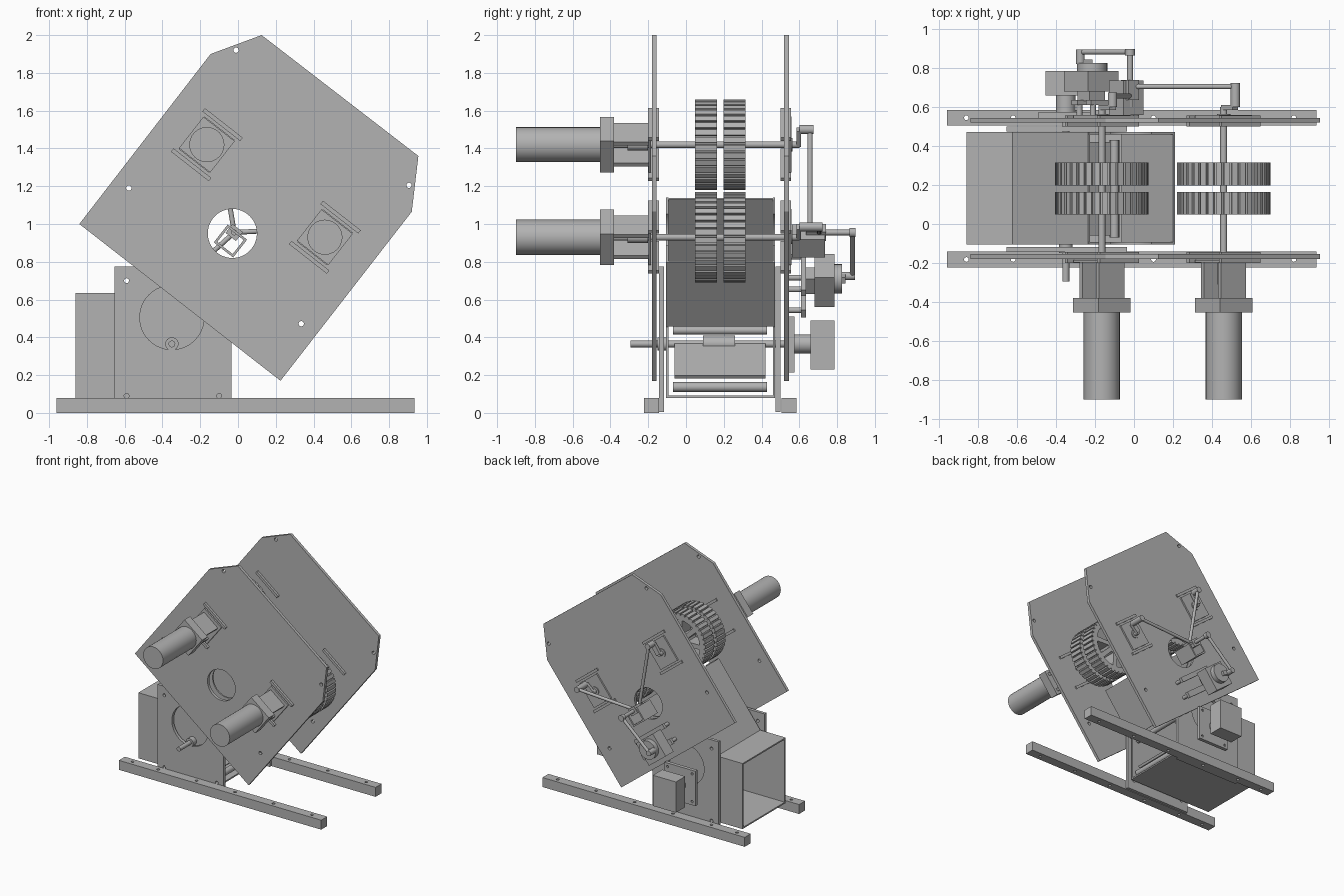
import bpy
import math
from mathutils import Vector

cube = bpy.data.objects.get("Cube")
if cube:
    bpy.data.objects.remove(cube)

grey = bpy.data.materials.new("machine grey")
grey.use_nodes = True
grey.diffuse_color = (0.45, 0.45, 0.45, 1)
grey.node_tree.nodes["Principled BSDF"].inputs["Base Color"].default_value = grey.diffuse_color

parts = []
TILT = math.radians(38)
ALONG = Vector((math.cos(TILT), -math.sin(TILT)))   # tilted axes in the x-z plane
UP = Vector((math.sin(TILT), math.cos(TILT)))


def finish(name, mesh):
    mesh.materials.clear()
    mesh.materials.append(grey)
    ob = bpy.data.objects.new(name, mesh)
    bpy.context.collection.objects.link(ob)
    parts.append(ob)
    return ob


def circle(c, r, n=32):
    return [(c[0] + r * math.cos(math.tau * i / n), c[1] + r * math.sin(math.tau * i / n)) for i in range(n)]


def tilted(c, a, b):
    """Tilted rectangle with half sizes a and b."""
    c = Vector(c)
    return [c + ALONG * a * s + UP * b * t for s, t in ((-1, -1), (1, -1), (1, 1), (-1, 1))]


def rect(x0, z0, x1, z1):
    return [(x0, z0), (x1, z0), (x1, z1), (x0, z1)]


def prism(name, outline, y0, y1, holes=()):
    """Extrude an x-z outline with holes between two y values."""
    curve = bpy.data.curves.new(name, "CURVE")
    curve.dimensions = "2D"
    curve.fill_mode = "BOTH"
    curve.extrude = (y1 - y0) / 2
    for loop in (outline, *holes):
        spline = curve.splines.new("POLY")
        spline.points.add(len(loop) - 1)
        for p, co in zip(spline.points, loop):
            p.co = (co[0], co[1], 0, 1)
        spline.use_cyclic_u = True
    temp = bpy.data.objects.new(name, curve)
    bpy.context.collection.objects.link(temp)
    graph = bpy.context.evaluated_depsgraph_get()
    mesh = bpy.data.meshes.new_from_object(temp.evaluated_get(graph))
    bpy.data.objects.remove(temp)
    ob = finish(name, mesh)
    ob.rotation_euler.x = math.pi / 2
    ob.location.y = (y0 + y1) / 2
    return ob


def strip(name, p, q, thick, y0, y1):
    """Sheet seen edge-on from p to q in the x-z plane."""
    p, q = Vector(p), Vector(q)
    side = (q - p).normalized().orthogonal() * thick / 2
    return prism(name, [p - side, q - side, q + side, p + side], y0, y1)


def rod(name, p, q, r, n=24):
    p, q = Vector(p), Vector(q)
    bpy.ops.mesh.primitive_cylinder_add(vertices=n, radius=r, depth=(q - p).length, location=(p + q) / 2)
    ob = bpy.context.object
    ob.name = name
    ob.rotation_euler = (q - p).to_track_quat("Z", "Y").to_euler()
    ob.data.materials.append(grey)
    parts.append(ob)
    return ob


def axle(name, c, y0, y1, r):
    return rod(name, (c[0], y0, c[1]), (c[0], y1, c[1]), r)


UPPER, LOWER, PORT = (-0.165, 1.42), (0.46, 0.93), (-0.03, 0.95)

# Tilted main plates
main_outline = [(0.125, 2.0), (-0.145, 1.9), (-0.84, 1.0), (0.225, 0.17), (0.92, 1.065), (0.955, 1.36)]
bolt_spots = [(-0.01, 1.92), (-0.578, 1.19), (0.905, 1.205), (0.335, 0.472)]
main_holes = [circle(PORT, 0.13, 48)] + [circle(c, 0.014, 16) for c in bolt_spots]
prism("front_main_plate", main_outline, -0.18, -0.155, main_holes)
prism("back_main_plate", main_outline, 0.52, 0.545, main_holes)

# Base side plates
base_holes = [circle((-0.35, 0.505), 0.17, 48)]
base_holes += [circle(c, 0.013, 16) for c in ((-0.59, 0.7), (-0.59, 0.09), (-0.1, 0.09))]
for name, y in (("front", -0.143), ("back", 0.475)):
    prism(name + "_base_plate", rect(-0.655, 0.005, -0.035, 0.775), y, y + 0.026, base_holes)

# Floor rails with vertical bolt holes
for name, y in (("front", -0.182), ("back", 0.545)):
    rail = prism(name + "_rail", [(-0.96, -0.04), (0.935, -0.04), (0.935, 0.04), (-0.96, 0.04)], -0.04, 0.04,
                 [circle((x, 0), 0.012, 16) for x in (-0.86, -0.62, -0.26, 0.1, 0.46, 0.82)])
    rail.rotation_euler.x = 0
    rail.location = (0, y, 0.04)

# Bent feed chute, open at both ends, with a round notch in the mouth
notch = []
for i in range(25):
    t = math.pi + 0.2 - (math.pi + 0.4) * i / 24
    notch.append(Vector(PORT) + 0.135 * (math.cos(t) * ALONG - math.sin(t) * UP))
chute_side = [(-0.86, 0.08), (-0.86, 0.635), (-0.62, 0.635), (-0.23, 1.14), *notch,
              (0.21, 0.8), (-0.06, 0.455), (-0.06, 0.08)]
for name, y in (("front", -0.105), ("back", 0.46)):
    prism(name + "_chute_wall", chute_side, y, y + 0.012)
for name, p, q in (("chute_floor", (-0.86, 0.086), (-0.06, 0.086)),
                   ("chute_roof", (-0.86, 0.629), (-0.617, 0.629)),
                   ("chute_upper_slope", (-0.62, 0.629), (-0.23, 1.134)),
                   ("chute_lower_slope", (-0.06, 0.46), (0.206, 0.8))):
    strip(name, p, q, 0.012, -0.105, 0.472)

# Feed rollers, paddle and shaft
axle("upper_feed_roller", (-0.1, 0.437), -0.07, 0.43, 0.022)
axle("lower_feed_roller", (-0.1, 0.137), -0.07, 0.43, 0.026)
strip("feed_paddle", (-0.33, 0.36), (-0.1, 0.19), 0.02, -0.06, 0.42)
axle("paddle_hub", (-0.35, 0.365), 0.09, 0.26, 0.045)
axle("feed_shaft", (-0.35, 0.365), -0.295, 0.62, 0.018)
axle("feed_shaft_collar", (-0.35, 0.365), -0.15, -0.1, 0.035)

# Feed motor on its mounting plate
prism("feed_motor_plate", rect(-0.49, 0.215, -0.2, 0.51), 0.545, 0.575,
      [circle((x, z), 0.01, 12) for x in (-0.46, -0.23) for z in (0.245, 0.48)])
axle("feed_motor_boss", (-0.35, 0.365), 0.57, 0.665, 0.05)
prism("feed_motor", rect(-0.455, 0.23, -0.24, 0.49), 0.66, 0.785)


def wheel(name, c, y0, y1, teeth=36, spokes=8):
    c = Vector(c)
    polar = lambda r, a: (c.x + r * math.cos(a), c.y + r * math.sin(a))
    step = math.tau / teeth
    rim = []
    for i in range(teeth):
        for r, f in ((0.224, 0), (0.224, 0.2), (0.24, 0.25), (0.24, 0.95)):
            rim.append(polar(r, (i + f) * step))
    gaps = []
    for i in range(spokes):
        a0, a1 = (i + 0.14) * math.tau / spokes, (i + 0.86) * math.tau / spokes
        outer = [polar(0.185, a0 + (a1 - a0) * k / 6) for k in range(7)]
        gaps.append(outer + [polar(0.07, a1 - 0.15), polar(0.07, a0 + 0.15)])
    prism(name, rim, y0, y1, gaps)


# Each launcher unit: motor, open gearbox, brackets, axle and two wheels
for name, c in (("upper", UPPER), ("lower", LOWER)):
    mid = Vector(c)
    axle(name + "_motor", c, -0.9, -0.45, 0.093)
    prism(name + "_motor_flange", tilted(c, 0.105, 0.105), -0.455, -0.38)
    axle(name + "_coupler", c, -0.31, -0.2, 0.031)
    axle(name + "_axle", c, -0.385, 0.6, 0.018)
    axle(name + "_axle_bearing", c, 0.54, 0.565, 0.035)
    for side in (-1, 1):
        prism(name + "_gearbox_cheek", tilted(mid + UP * side * 0.07, 0.082, 0.012), -0.385, -0.19)
        for y in (-0.2, 0.5):
            prism(name + "_slide_bar", tilted(mid + UP * side * 0.135, 0.127, 0.011), y, y + 0.056)
    for y in (-0.198, 0.544):
        prism(name + "_slide_plate", tilted(c, 0.1, 0.11), y, y + 0.014)
    wheel(name + "_front_wheel", c, 0.048, 0.164)
    wheel(name + "_back_wheel", c, 0.198, 0.315)

# Servo on a stand-off bracket
servo = Vector((-0.22, 0.7))
prism("servo", tilted(servo, 0.1, 0.1), 0.68, 0.785)
axle("servo_hub", servo + Vector((0.005, 0.01)), 0.785, 0.825, 0.078)
prism("servo_bracket", tilted((-0.17, 0.63), 0.17, 0.025), 0.61, 0.635)
prism("servo_bracket_top", tilted((-0.1, 0.74), 0.17, 0.02), 0.61, 0.635)
for a in (-0.14, 0.14):
    for base in ((-0.17, 0.63), (-0.1, 0.74)):
        axle("bracket_standoff", Vector(base) + ALONG * a, 0.54, 0.62, 0.015)
prism("servo_seat", tilted(servo, 0.05, 0.05), 0.63, 0.69)

# Crank and linkage rods
CRANK, HUB = (-0.275, 0.725), (-0.02, 0.955)
strip("servo_crank", servo, CRANK, 0.035, 0.82, 0.845)
axle("crank_pin", CRANK, 0.82, 0.895, 0.022)
rod("crank_rod", (CRANK[0], 0.882, CRANK[1]), (HUB[0], 0.882, HUB[1]), 0.013)
axle("hub_pin", HUB, 0.6, 0.895, 0.015)
axle("hub_end", HUB, 0.865, 0.898, 0.025)
prism("hub_block", tilted(HUB, 0.035, 0.03), 0.635, 0.74)
prism("hub_frame", tilted((-0.04, 0.91), 0.065, 0.06), 0.56, 0.735, [tilted((-0.04, 0.91), 0.052, 0.047)])
for name, tip, y, c in (("upper", (-0.11, 1.5), 0.657, UPPER), ("lower", (0.52, 0.985), 0.705, LOWER)):
    rod(name + "_link_rod", (HUB[0], y, HUB[1]), (tip[0], y, tip[1]), 0.013)
    axle(name + "_link_pin", tip, 0.6, y + 0.018, 0.024)
    strip(name + "_link_arm", c, tip, 0.04, 0.585, 0.61)

# Smooth the round surfaces, keep edges sharp
bpy.ops.object.select_all(action="DESELECT")
for ob in parts:
    ob.select_set(True)
bpy.context.view_layer.objects.active = parts[0]
bpy.ops.object.shade_smooth_by_angle(angle=math.radians(30))
